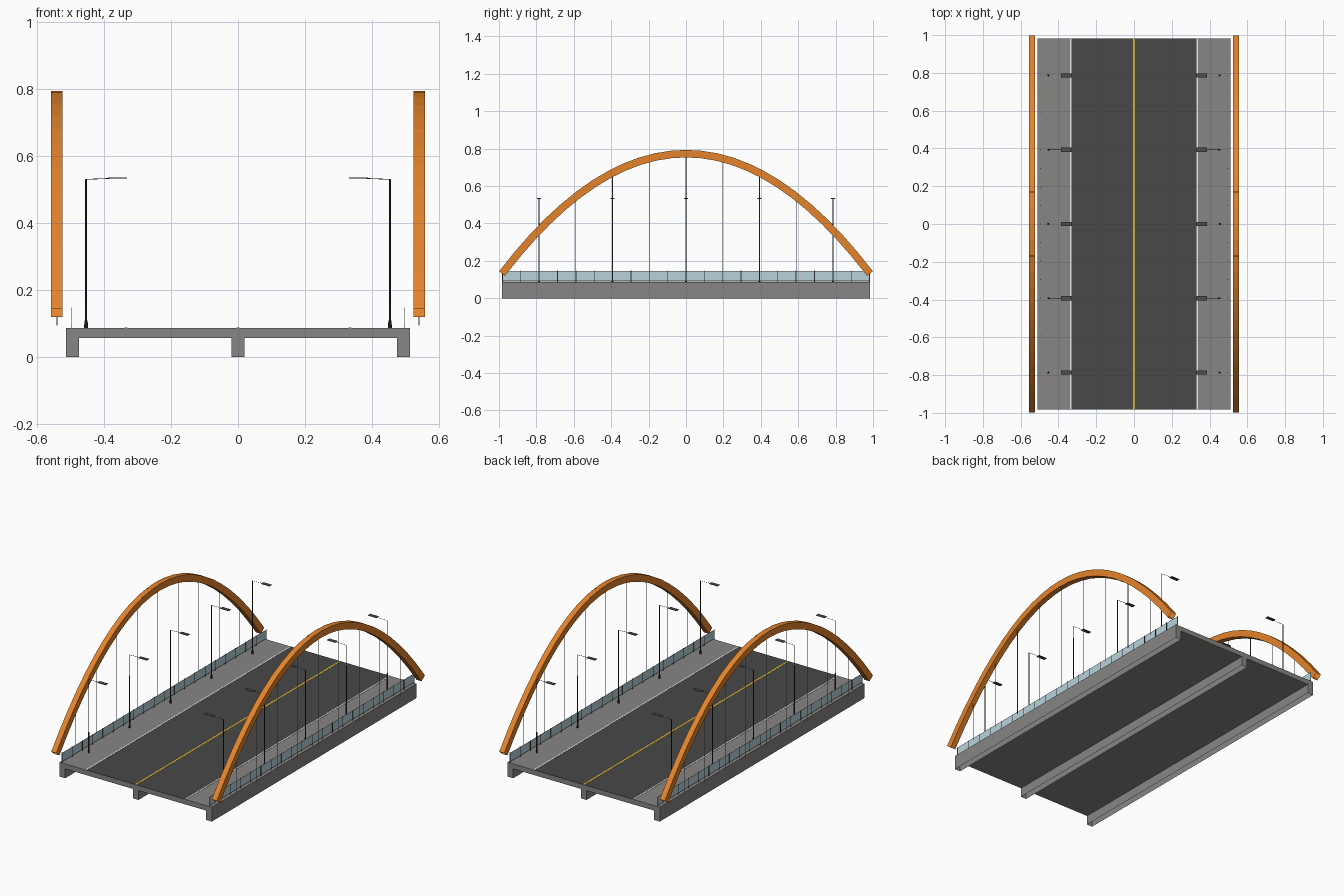
import bpy, bmesh, math
from mathutils import Vector

cube = bpy.data.objects.get("Cube")
if cube:
    bpy.data.objects.remove(cube, do_unlink=True)


def material(name, hex_code):
    rgb = [int(hex_code[i:i + 2], 16) / 255 for i in (0, 2, 4)]
    col = [c / 12.92 if c <= 0.04045 else ((c + 0.055) / 1.055) ** 2.4 for c in rgb] + [1]
    m = bpy.data.materials.new(name)
    m.use_nodes = True
    m.diffuse_color = col
    m.node_tree.nodes["Principled BSDF"].inputs["Base Color"].default_value = col
    return m


concrete = material("concrete", "888683")
asphalt = material("asphalt", "484848")
white = material("white paint", "fafaf8")
yellow = material("yellow paint", "e8bc28")
orange = material("orange steel", "e4842b")
cable = material("cable grey", "85898e")
dark = material("dark metal", "2a2c2f")
lamp_grey = material("lamp grey", "4c4d4f")
glass = material("pale blue glass", "b8d2da")


def finish(name, bm, mat):
    mesh = bpy.data.meshes.new(name)
    bm.to_mesh(mesh)
    bm.free()
    mesh.materials.append(mat)
    ob = bpy.data.objects.new(name, mesh)
    bpy.context.collection.objects.link(ob)
    return ob


def unit_cube(bm, open_axis=None):
    """Unit cube, optionally without the two faces across one axis."""
    verts = bmesh.ops.create_cube(bm, size=1)["verts"]
    if open_axis is not None:
        caps = [f for f in {f for v in verts for f in v.link_faces}
                if abs(f.calc_center_median()[open_axis]) > 0.4]
        bmesh.ops.delete(bm, geom=caps, context='FACES_ONLY')
    return verts


def add_box(bm, lo, hi, open_axis=None):
    lo, hi = Vector(lo), Vector(hi)
    for v in unit_cube(bm, open_axis):
        v.co = (lo + hi) / 2 + v.co * (hi - lo)


def box(name, lo, hi, mat, open_axis=None):
    bm = bmesh.new()
    add_box(bm, lo, hi, open_axis)
    return finish(name, bm, mat)


def add_rod(bm, a, b, r1, r2, sides=8):
    a, b = Vector(a), Vector(b)
    d = b - a
    new = bmesh.ops.create_cone(bm, cap_ends=True, segments=sides,
                                radius1=r1, radius2=r2, depth=d.length)["verts"]
    rot = d.to_track_quat('Z', 'Y')
    for v in new:
        v.co = (a + b) / 2 + rot @ v.co


def add_tube(bm, a, b, width, depth, overlap):
    """Open rectangular tube between two points of the same x."""
    along = (b - a).normalized()
    across = Vector((1, 0, 0))
    up = across.cross(along)
    length = (b - a).length + 2 * overlap
    for v in unit_cube(bm, open_axis=1):
        c = v.co.copy()
        v.co = (a + b) / 2 + across * c.x * width + along * c.y * length + up * c.z * depth


HALF = 0.983     # half length of the deck
TOP = 0.087      # deck surface
SPRING = 0.133   # arch centre line at its ends
RISE = 0.64
SEGMENTS = 24


def arch_point(x, y):
    return Vector((x, y, SPRING + RISE * (1 - (y / HALF) ** 2)))


# Deck slab, hollow girders open underneath, and road surface
box("deck_slab", (-0.512, -HALF, 0.057), (0.512, HALF, TOP), concrete)
for name, x in (("right_girder", -0.493), ("middle_girder", 0), ("left_girder", 0.493)):
    box(name, (x - 0.019, -HALF, 0), (x + 0.019, HALF, 0.057), concrete, open_axis=2)
box("road_surface", (-0.331, -HALF, TOP), (0.331, HALF, TOP + 0.0007), asphalt)
box("centre_line", (-0.005, -HALF, TOP), (0.005, HALF, TOP + 0.0014), yellow)

for side, s in (("left", 1), ("right", -1)):
    # Painted edge line
    x = s * 0.334
    box(side + "_edge_line", (x - 0.004, -HALF, TOP), (x + 0.004, HALF, TOP + 0.0014), white)

    # Arch: straight tubes laid along a parabola
    bm = bmesh.new()
    points = [arch_point(s * 0.54, HALF * (2 * i / SEGMENTS - 1)) for i in range(SEGMENTS + 1)]
    for a, b in zip(points, points[1:]):
        add_tube(bm, a, b, 0.034, 0.04, 0.001)
    finish(side + "_arch", bm, orange)

    # Hanger cables
    bm = bmesh.new()
    for i in range(-4, 5):
        end = arch_point(s * 0.54, i * HALF / 5)
        add_rod(bm, (end.x, end.y, 0.095), end, 0.0017, 0.0017, 6)
    finish(side + "_hangers", bm, cable)

    # Railing: glass sheet and slim posts
    x = s * 0.497
    box(side + "_railing_glass", (x - 0.0006, -HALF, 0.093), (x + 0.0006, HALF, 0.146), glass)
    bm = bmesh.new()
    for i in range(-10, 11):
        y = i * (HALF - 0.002) / 10
        add_box(bm, (x - 0.0014, y - 0.002, TOP), (x + 0.0014, y + 0.002, 0.148))
    finish(side + "_railing_posts", bm, dark)

    # Street lights: stepped pole, thin arm and flat head
    poles, heads = bmesh.new(), bmesh.new()
    x = s * 0.453
    for i in range(-2, 3):
        y = i * HALF * 0.4
        add_rod(poles, (x, y, TOP), (x, y, 0.11), 0.0055, 0.005)
        add_rod(poles, (x, y, 0.11), (x, y, 0.21), 0.0035, 0.003)
        add_rod(poles, (x, y, 0.21), (x, y, 0.531), 0.0027, 0.0023)
        add_rod(poles, (x, y, 0.53), (s * 0.38, y, 0.533), 0.001, 0.001, 6)
        a, b = sorted((s * 0.331, s * 0.387))
        add_box(heads, (a, y - 0.011, 0.532), (b, y + 0.011, 0.535))
    finish(side + "_light_poles", poles, dark)
    finish(side + "_light_heads", heads, lamp_grey)
